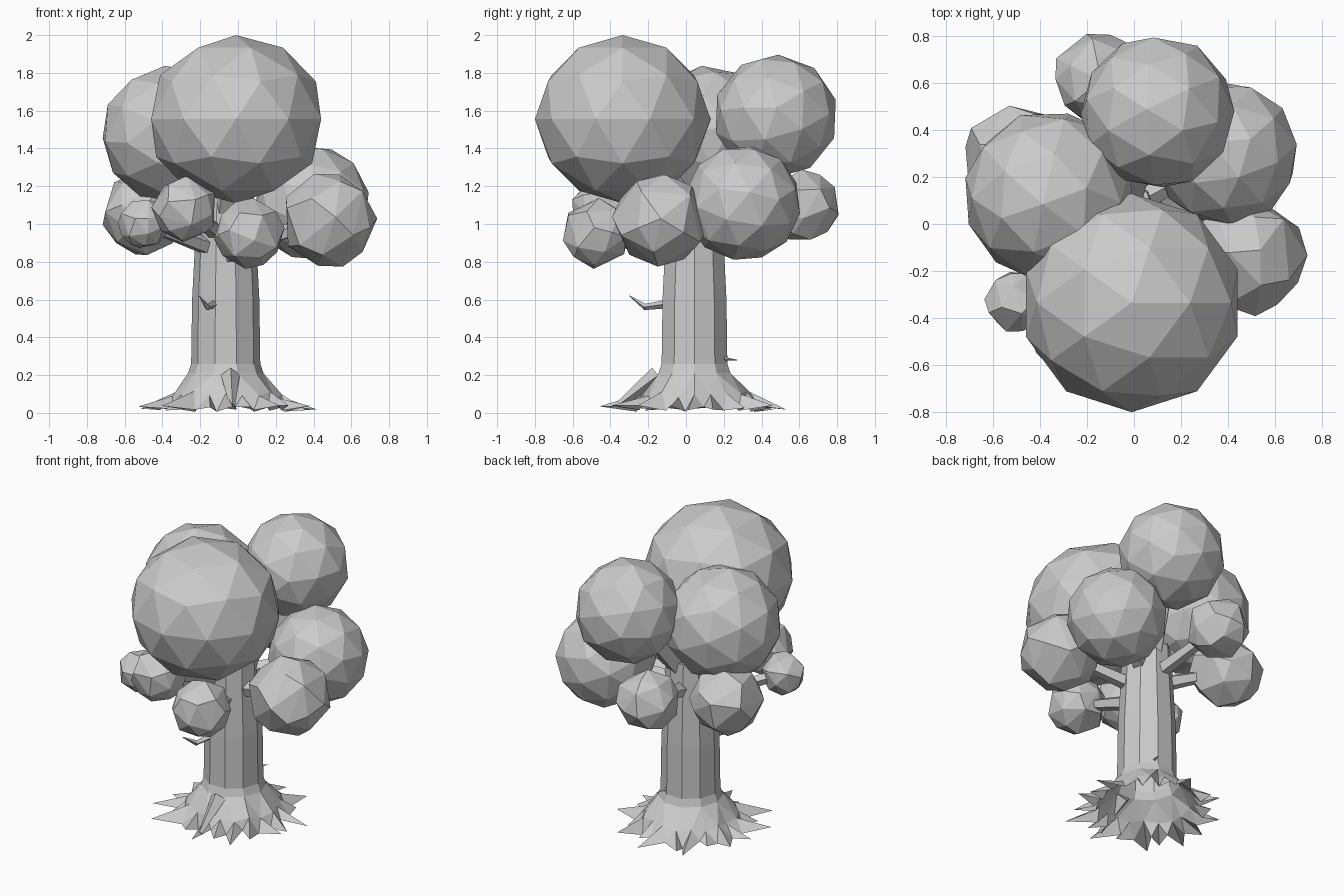
import bpy, bmesh, math, random
from mathutils import Vector

if "Cube" in bpy.data.objects:
    bpy.data.objects.remove(bpy.data.objects["Cube"])

random.seed(4)
AX, AY = -0.065, 0.045          # trunk axis


def finish(bm, name):
    bmesh.ops.recalc_face_normals(bm, faces=bm.faces)
    me = bpy.data.meshes.new(name)
    bm.to_mesh(me)
    bm.free()
    ob = bpy.data.objects.new(name, me)
    bpy.context.collection.objects.link(ob)
    return ob


def limb(name, a, b, r1, r2, sides=5):
    a, b = Vector(a), Vector(b)
    d = b - a
    bm = bmesh.new()
    bmesh.ops.create_cone(bm, cap_ends=True, segments=sides,
                          radius1=r1, radius2=r2, depth=d.length)
    ob = finish(bm, name)
    ob.rotation_mode = 'QUATERNION'
    ob.rotation_quaternion = d.to_track_quat('Z', 'Y')
    ob.location = (a + b) / 2
    return ob


def polar(r, ang, z):
    return Vector((AX + r * math.cos(ang), AY + r * math.sin(ang), z))


# Foliage balls: centre and radius
balls = [
    ((-0.36, 0.12, 1.475), 0.36), ((0.10, 0.475, 1.57), 0.325),
    ((0.39, 0.30, 1.11), 0.305), ((0.48, -0.135, 1.02), 0.245),
    ((0.06, -0.475, 0.95), 0.18), ((-0.28, -0.44, 1.08), 0.17),
    ((-0.50, -0.33, 1.0), 0.13), ((-0.50, 0.28, 1.06), 0.22),
    ((-0.15, 0.62, 1.09), 0.19),
]
bpy.ops.mesh.primitive_ico_sphere_add(subdivisions=2, radius=1,
                                      location=(-0.01, -0.335, 1.555))
crown = bpy.context.object
crown.name = "foliage_crown"
crown.scale = (0.473, 0.465, 0.445)

for i, (c, r) in enumerate(balls):
    bpy.ops.mesh.primitive_ico_sphere_add(
        subdivisions=2, radius=r * 1.015, location=c,
        rotation=[random.uniform(0, 6) for _ in range(3)])
    ob = bpy.context.object
    ob.name = f"foliage_{i}"
    if r < 0.25:                 # smaller balls have fewer facets
        dec = ob.modifiers.new("fewer_facets", 'DECIMATE')
        dec.ratio = 0.6

# Trunk with flared, jagged foot
N = 20
bm = bmesh.new()
rings = []
for r, z in [(0.15, 1.15), (0.165, 0.85), (0.178, 0.6), (0.183, 0.26), (0.2, 0.21)]:
    rings.append([bm.verts.new(polar(r, 2 * math.pi * k / 10, z)) for k in range(10)])
for lo, hi in zip(rings, rings[1:]):
    for k in range(10):
        bm.faces.new((lo[k], lo[(k + 1) % 10], hi[(k + 1) % 10], hi[k]))
bm.faces.new(rings[0])
top = rings[-1]
skirt = [bm.verts.new(polar(random.uniform(0.27, 0.31), 2 * math.pi * k / N,
                            random.uniform(0.08, 0.115))) for k in range(N)]
for k in range(10):
    a, b, c = skirt[2 * k], skirt[2 * k + 1], skirt[(2 * k + 2) % N]
    bm.faces.new((top[k], a, b))
    bm.faces.new((top[k], b, top[(k + 1) % 10]))
    bm.faces.new((top[(k + 1) % 10], b, c))

# Root spikes: ridge from the skirt to a tip, with low notches between
notch = [bm.verts.new(polar(random.uniform(0.31, 0.36), 2 * math.pi * (k + 0.5) / N,
                            random.uniform(0.005, 0.04))) for k in range(N)]
for k in range(N):
    reach = 0.5 if k % 2 else 0.42
    ang = 2 * math.pi * (k + random.uniform(-0.4, 0.4)) / N
    tip = bm.verts.new(polar(reach + random.uniform(-0.04, 0.03), ang,
                             random.uniform(0.01, 0.04)))
    bm.faces.new((skirt[k], notch[k - 1], tip))
    bm.faces.new((skirt[k], tip, notch[k]))
    bm.faces.new((skirt[k], notch[k], skirt[(k + 1) % N]))
finish(bm, "trunk")

# Branches from the trunk into the foliage
for i, (c, r) in enumerate(balls):
    c = Vector(c)
    ang = math.atan2(c.y - AY, c.x - AX)
    big = r > 0.29 and c.z > 1.3
    start = polar(0.06 if big else 0.12, ang, 1.08 if big else c.z - 0.12)
    w = 0.08 if big else 0.05
    limb(f"branch_{i}", start, c, w, w * 0.6)
limb("branch_crown", (-0.06, 0.0, 1.05), (-0.01, -0.3, 1.5), 0.1, 0.06)

# Broken twigs on the trunk
limb("twig_front", (-0.13, -0.11, 0.575), (-0.16, -0.22, 0.56), 0.022, 0.016, 4)
limb("twig_front_tip", (-0.16, -0.21, 0.557), (-0.205, -0.3, 0.62), 0.017, 0.002, 4)
limb("twig_back", (0.0, 0.18, 0.29), (0.03, 0.27, 0.28), 0.012, 0.002, 4)
# Root shard at the front
limb("root_shard", (-0.04, -0.15, 0.2), (-0.03, -0.36, 0.04), 0.05, 0.015, 4)
